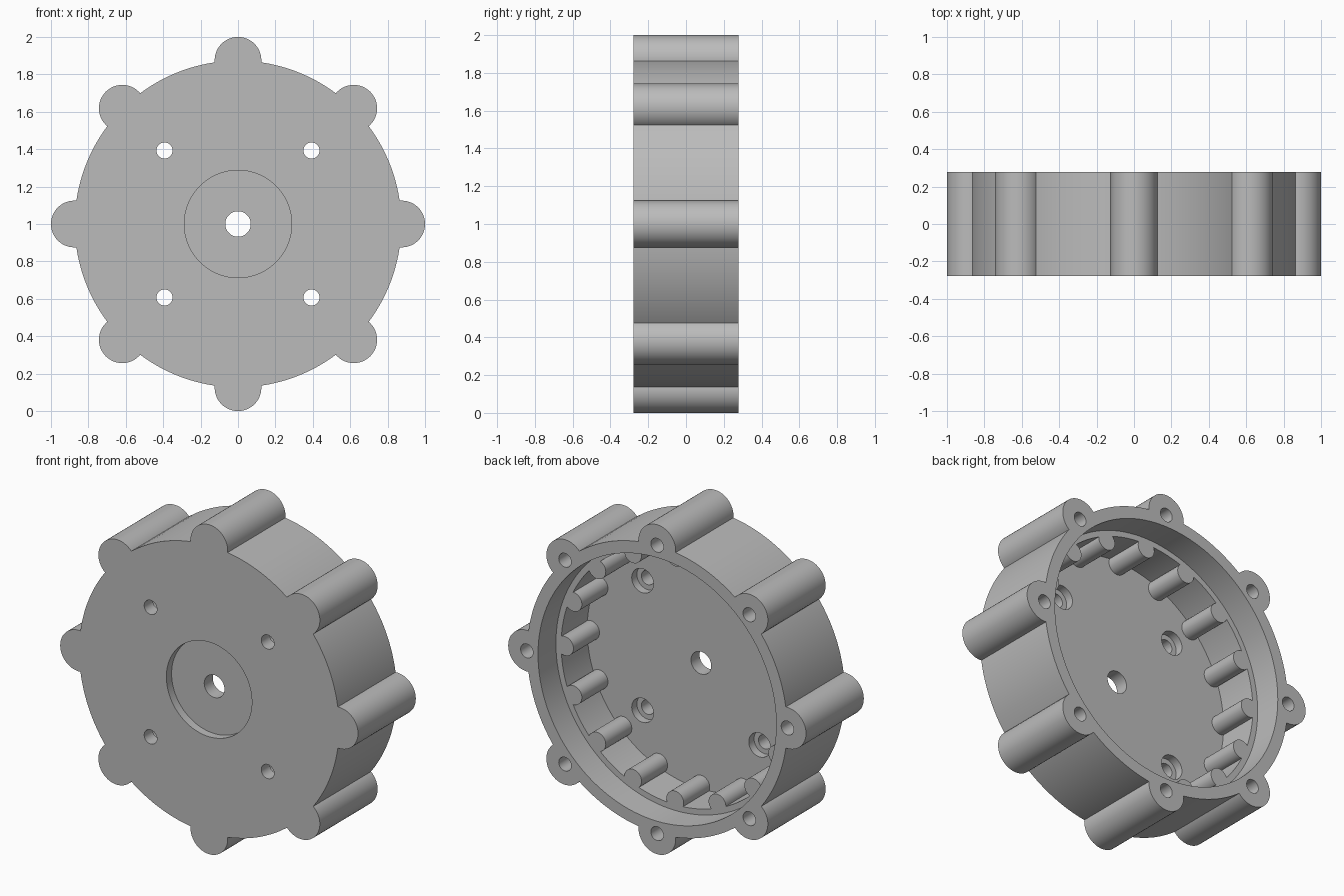
import bpy
import bmesh
from math import cos, sin, pi, radians
from mathutils import Matrix, Vector

cube = bpy.data.objects.get("Cube")
if cube:
    bpy.data.objects.remove(cube, do_unlink=True)

# Main dimensions (the axis of the housing runs along y at height 1)
FRONT, BACK = -0.277, 0.277
LEDGE, FLOOR = 0.105, -0.145
RECESS = FRONT + 0.05
COUNTERBORE = FLOOR - 0.05
OVER = 0.05  # how far cutters reach past a surface

grey = bpy.data.materials.new("plain grey")
grey.use_nodes = True
grey.diffuse_color = (0.5, 0.5, 0.5, 1)
grey.node_tree.nodes["Principled BSDF"].inputs["Base Color"].default_value = (0.5, 0.5, 0.5, 1)


def cylinders(name, radius, y0, y1, centres=((0, 0),), segments=48):
    """One object holding a cylinder along y at every (x, z) centre."""
    bm = bmesh.new()
    for x, z in centres:
        place = Matrix.Translation(Vector((x, (y0 + y1) / 2, 1 + z)))
        bmesh.ops.create_cone(bm, cap_ends=True, segments=segments,
                              radius1=radius, radius2=radius, depth=y1 - y0,
                              matrix=place @ Matrix.Rotation(pi / 2, 4, "X"))
    mesh = bpy.data.meshes.new(name)
    bm.to_mesh(mesh)
    bm.free()
    mesh.materials.append(grey)
    obj = bpy.data.objects.new(name, mesh)
    bpy.context.collection.objects.link(obj)
    return obj


def ring(radius, count, start=0.0):
    """Evenly spaced centres on a circle."""
    angles = [start + 2 * pi * i / count for i in range(count)]
    return [(radius * cos(a), radius * sin(a)) for a in angles]


def combine(target, tool, operation):
    """Apply a boolean and remove the tool."""
    mod = target.modifiers.new(tool.name, "BOOLEAN")
    mod.object, mod.operation, mod.solver = tool, operation, "EXACT"
    bpy.context.view_layer.objects.active = target
    bpy.ops.object.modifier_apply(modifier=mod.name)
    bpy.data.objects.remove(tool, do_unlink=True)


# Round body with eight screw bosses
housing = cylinders("housing", 0.873, FRONT, BACK, segments=128)
bosses = ring(0.875, 8)
combine(housing, cylinders("bosses", 0.125, FRONT, BACK, bosses), "UNION")

# Stepped cavity open at the back
combine(housing, cylinders("cavity", 0.765, FLOOR, BACK + OVER, segments=128), "DIFFERENCE")
combine(housing, cylinders("opening", 0.80, LEDGE, BACK + OVER, segments=128), "DIFFERENCE")

# Sixteen fixed pins around the inner wall
pins = ring(0.74, 16)
combine(housing, cylinders("pins", 0.058, FLOOR - OVER, LEDGE, pins, 32), "UNION")

# Front recess and shaft hole
combine(housing, cylinders("recess", 0.287, FRONT - OVER, RECESS, segments=96), "DIFFERENCE")
combine(housing, cylinders("shaft_hole", 0.068, FRONT - OVER, FLOOR + OVER), "DIFFERENCE")

# Four mounting holes, counterbored from inside
mounts = ring(0.556, 4, radians(45))
combine(housing, cylinders("mount_holes", 0.043, FRONT - OVER, FLOOR + OVER, mounts, 32), "DIFFERENCE")
combine(housing, cylinders("counterbores", 0.073, COUNTERBORE, FLOOR + OVER, mounts), "DIFFERENCE")

# Blind screw holes in the back of the bosses
combine(housing, cylinders("screw_holes", 0.042, BACK - 0.4, BACK + OVER, bosses, 32), "DIFFERENCE")

# Smooth walls with crisp edges
bpy.ops.object.select_all(action="DESELECT")
housing.select_set(True)
bpy.context.view_layer.objects.active = housing
bpy.ops.object.shade_smooth_by_angle(angle=radians(30))
